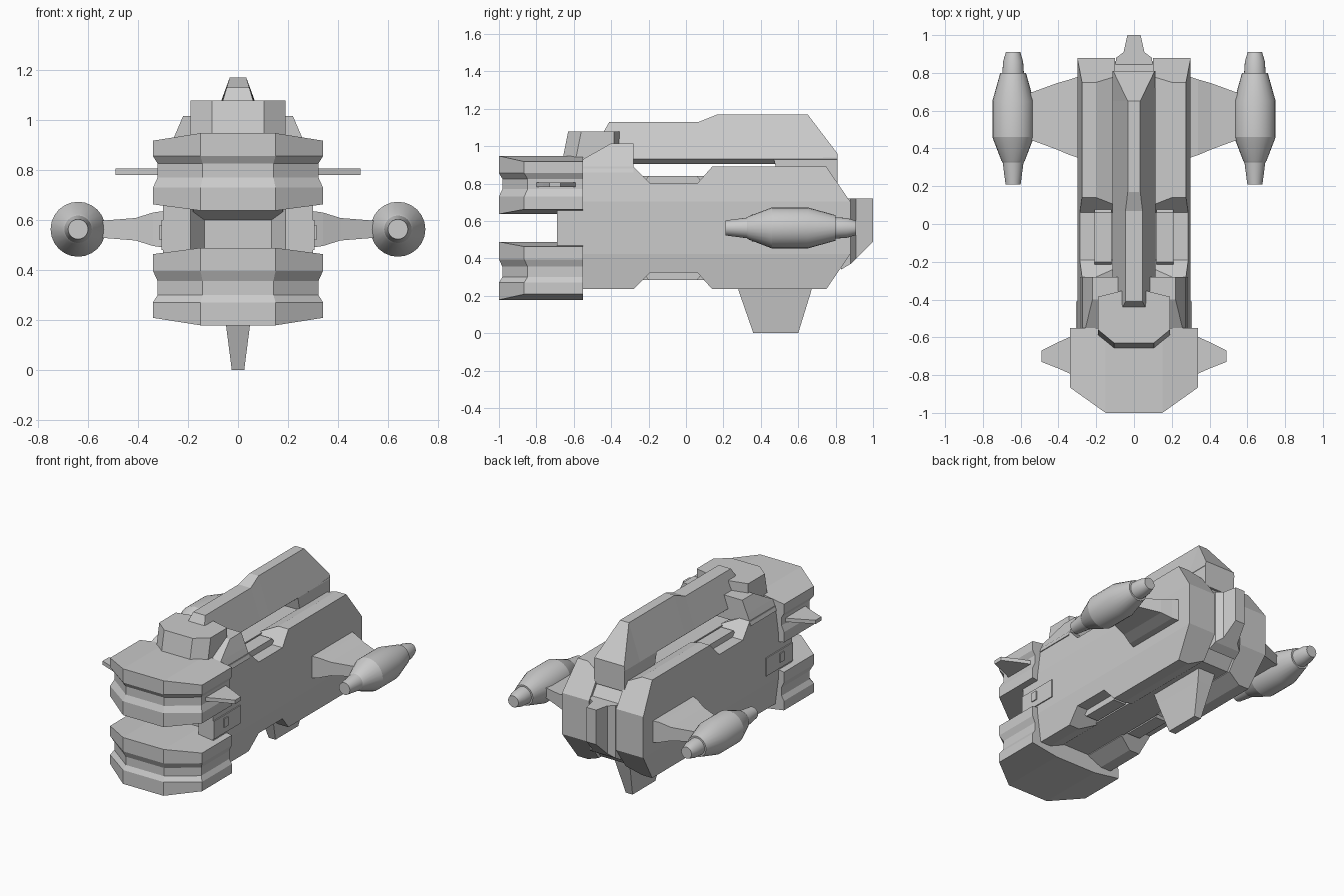
import bpy, bmesh, math
from mathutils import Vector

cube = bpy.data.objects.get("Cube")
if cube:
    bpy.data.objects.remove(cube, do_unlink=True)

GREY = (0.6, 0.6, 0.6, 1)
grey = bpy.data.materials.new("hull grey")
grey.use_nodes = True
grey.diffuse_color = GREY
grey.node_tree.nodes["Principled BSDF"].inputs["Base Color"].default_value = GREY

MID = 0.5625  # height of the hull's horizontal symmetry plane


def flip(z):
    return 2 * MID - z


def finish(name, bm, mirror=False):
    bmesh.ops.recalc_face_normals(bm, faces=bm.faces)
    mesh = bpy.data.meshes.new(name)
    bm.to_mesh(mesh)
    bm.free()
    mesh.materials.append(grey)
    ob = bpy.data.objects.new(name, mesh)
    bpy.context.collection.objects.link(ob)
    if mirror:
        ob.modifiers.new("mirror", 'MIRROR').use_mirror_merge = False
    return ob


def loft(rings):
    """Skin matching rings of points and cap both ends."""
    bm = bmesh.new()
    vs = [[bm.verts.new(p) for p in r] for r in rings]
    n = len(vs[0])
    for a, b in zip(vs, vs[1:]):
        for i in range(n):
            j = (i + 1) % n
            bm.faces.new((a[i], a[j], b[j], b[i]))
    caps = [bm.faces.new(vs[0]), bm.faces.new(vs[-1])]
    return bm, vs, caps


def side_prism(profile, x0, x1):
    return loft([[(x, y, z) for y, z in profile] for x in (x0, x1)])[0]


def plan_prism(outline, z0, z1):
    return loft([[(x, y, z) for x, y in outline] for z in (z0, z1)])[0]


def box(name, x, y, z, mirror=False):
    outline = [(x[0], y[0]), (x[1], y[0]), (x[1], y[1]), (x[0], y[1])]
    return finish(name, plan_prism(outline, *z), mirror)


def chop(bm, co, no):
    """Slice off everything in front of a plane and close the cut."""
    geom = bm.verts[:] + bm.edges[:] + bm.faces[:]
    bmesh.ops.bisect_plane(bm, geom=geom, plane_co=co, plane_no=no, clear_outer=True)
    bmesh.ops.holes_fill(bm, edges=[e for e in bm.edges if e.is_boundary], sides=0)


# Hull lobes, notched above and below, with tilted outer and inner edges
half = [(-0.55, 0.89), (-0.28, 0.89), (-0.19, 0.80), (0.06, 0.80),
        (0.14, 0.89), (0.75, 0.89), (0.88, 0.70)]
bm = side_prism(half + [(y, flip(z)) for y, z in reversed(half)], 0.10, 0.30)
for s in (1, -1):
    chop(bm, Vector((0.30, 0, MID + s * 0.14)), Vector((0.19, 0, s * 0.025)))
    chop(bm, Vector((0.20, 0, MID + s * 0.3275)), Vector((-0.04, 0, s * 0.09)))
finish("hull_side", bm, True)

# Central core and the raised blocks inside the notches
core = [(-0.55, 0.84), (0.76, 0.84), (0.86, 0.70)]
finish("hull_core", side_prism(core + [(y, flip(z)) for y, z in reversed(core)], -0.11, 0.11))
block = [(-0.24, 0.79), (-0.20, 0.84), (0.06, 0.84), (0.10, 0.79)]
finish("upper_notch_block", side_prism(block, 0.12, 0.21), True)
finish("lower_notch_block", side_prism([(y, flip(z)) for y, z in block], 0.12, 0.21), True)

# Shoulder behind the bridge
shoulder = [[(-0.28, 0.55, 0.86), (0.28, 0.55, 0.86)]]
low, high = [], []
for x, y in ((-1, -0.55), (1, -0.55), (1, -0.28), (-1, -0.28)):
    low.append((x * 0.285, y, 0.86))
mid = [(x * 0.90, y, 0.93) for x, y, z in low]
high = [(math.copysign(0.22, x), max(y, -0.40), 1.015) for x, y, z in low]
finish("shoulder", loft([low, mid, high])[0])

# Bridge with a faceted, sloping front
def bridge_ring(front, z):
    right = [(0.105, front), (0.19, front + 0.07), (0.19, -0.385), (0.07, -0.355)]
    return [(x, y, z) for x, y in right] + [(-x, y, z) for x, y in reversed(right)]


finish("bridge", loft([bridge_ring(-0.66, 0.93), bridge_ring(-0.63, 1.077)])[0])

# Upper and lower head slabs with a groove round the edge and arched faces
outline = [(-0.34, -0.55), (-0.34, -0.865), (-0.15, -1), (0.15, -1),
           (0.34, -0.865), (0.34, -0.55), (0.15, -0.55), (-0.15, -0.55)]
levels = [(0.947, 0, -0.03), (0.855, 0, 0), (0.825, 0.018, 0),
          (0.77, 0.018, 0), (0.73, 0, 0), (0.637, 0, 0.025)]
for name, turn in (("upper_head", lambda z: z), ("lower_head", flip)):
    rings = []
    for z, inset, arch in levels:
        rings.append([(x * (1 - inset * 3), y + (inset if y < -0.6 else 0),
                       turn(z + (arch if abs(x) > 0.2 else 0))) for x, y in outline])
    bm, vs, caps = loft(rings)
    for ring, cap in zip((vs[0], vs[-1]), caps):
        for a, b in ((2, 7), (3, 6)):
            face = next(f for f in bm.faces if ring[a] in f.verts and ring[b] in f.verts)
            bmesh.utils.face_split(face, ring[a], ring[b])
    finish(name, bm)

# Small fins on the upper head
finish("head_fin", plan_prism([(0.30, -0.58), (0.40, -0.625), (0.49, -0.67), (0.49, -0.73),
                               (0.40, -0.765), (0.30, -0.81)], 0.78, 0.805), True)

# Mouth: cheeks, recessed wall and sloping lip, plus side panels
finish("cheek", plan_prism([(0.19, -0.69), (0.30, -0.69), (0.30, -0.5), (0.135, -0.5),
                            (0.135, -0.61)], 0.46, 0.665), True)
box("mouth_wall", (-0.14, 0.14), (-0.61, -0.5), (0.46, 0.665))
finish("mouth_lip", side_prism([(-0.69, 0.64), (-0.61, 0.60), (-0.55, 0.66)], -0.18, 0.18))
box("side_panel", (0.28, 0.307), (-0.69, -0.41), (0.48, 0.60), True)
box("side_latch", (0.28, 0.314), (-0.59, -0.55), (0.52, 0.58), True)

# Dorsal spine
spine = []
for y, top, w in ((-0.45, 1.06, 0.065), (-0.41, 1.13, 0.045), (0.07, 1.13, 0.045),
                  (0.17, 1.17, 0.033), (0.65, 1.17, 0.033), (0.81, 0.96, 0.11)):
    right = [(w, y, top), (0.115, y, 0.93), (0.085, y, 0.905)]
    spine.append(right + [(-x, y, z) for x, y, z in reversed(right)])
finish("spine", loft(spine)[0])
finish("spine_foot", side_prism([(0.47, 0.93), (0.81, 0.94), (0.81, 0.79), (0.50, 0.80)],
                                -0.113, 0.113))

# Tail block
tail = [[(x, y, z) for x, z in ((-w, low), (w, low), (w, 0.72), (-w, 0.72))]
        for y, w, low in ((0.83, 0.10, 0.34), (0.88, 0.095, 0.37),
                          (0.91, 0.055, 0.40), (1.0, 0.035, 0.49))]
finish("tail", loft(tail)[0])

# Belly fin
fin = [[(-w, y0, z), (w, y0, z), (w, y1, z), (-w, y1, z)]
       for z, w, y0, y1 in ((0.30, 0.065, 0.26, 0.69), (0.21, 0.052, 0.287, 0.665),
                            (0, 0.025, 0.36, 0.60))]
finish("belly_fin", loft(fin)[0])

# Wings
wing = [[(x, y0, MID - t), (x, y1, MID - t), (x, y1, MID + t), (x, y0, MID + t)]
        for x, y0, y1, t in ((0.28, 0.345, 0.785, 0.075), (0.34, 0.365, 0.765, 0.067),
                             (0.41, 0.395, 0.745, 0.045), (0.56, 0.45, 0.69, 0.033))]
finish("wing", loft(wing)[0], True)

# Engine pods at the wing tips
pod = []
for y, r in ((0.21, 0.026), (0.21, 0.04), (0.325, 0.055), (0.335, 0.062), (0.46, 0.11),
             (0.65, 0.11), (0.80, 0.068), (0.80, 0.057), (0.86, 0.053), (0.91, 0.038),
             (0.91, 0.026)):
    turns = [i * math.tau / 24 for i in range(24)]
    pod.append([(0.64 + r * math.cos(a), y, MID + r * math.sin(a)) for a in turns])
ob = finish("engine_pod", loft(pod)[0], True)
bpy.ops.object.select_all(action='DESELECT')
ob.select_set(True)
bpy.context.view_layer.objects.active = ob
bpy.ops.object.shade_smooth_by_angle(angle=math.radians(20))
